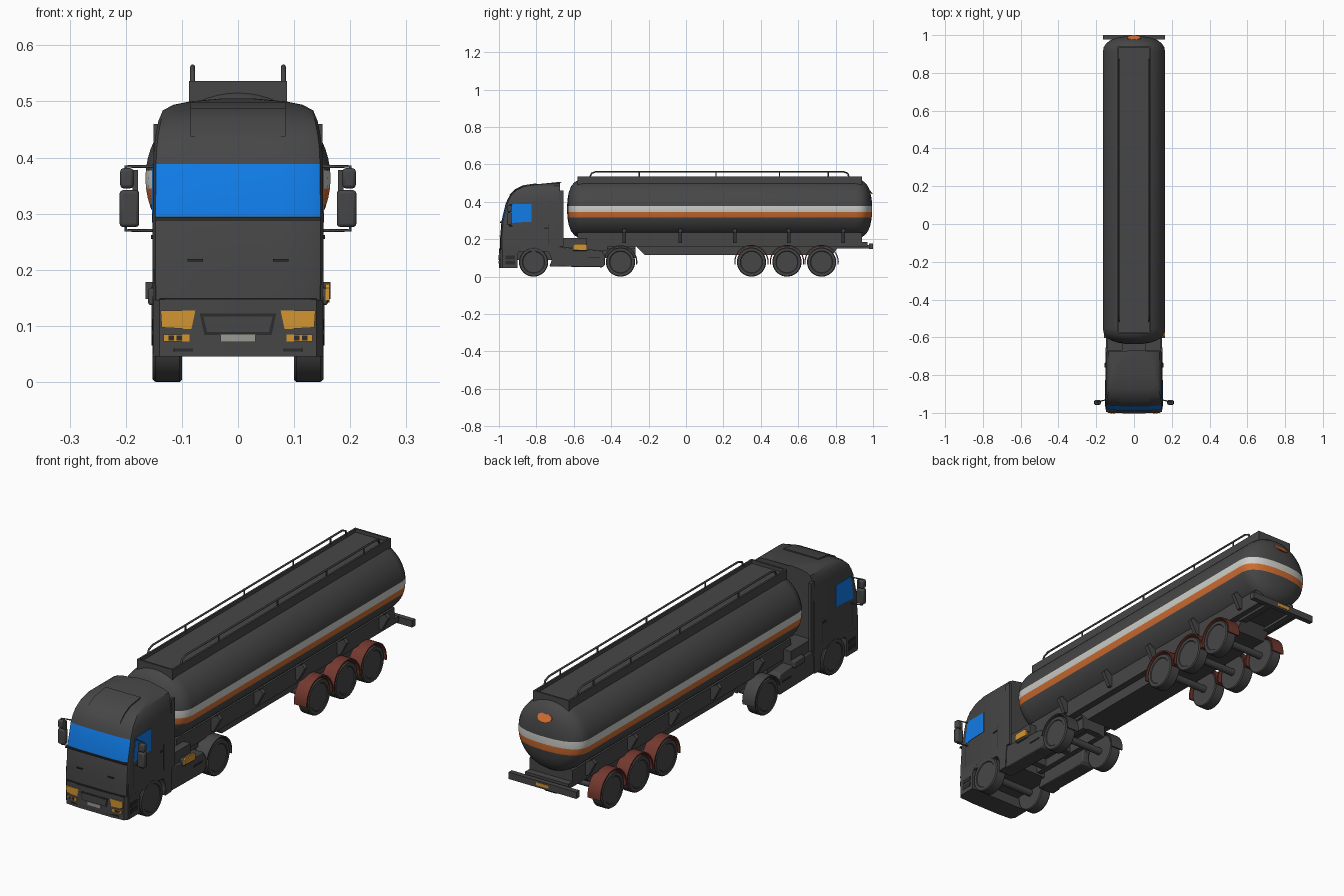
import bpy, bmesh, math
from math import sin, cos, pi, radians

if "Cube" in bpy.data.objects:
    bpy.data.objects.remove(bpy.data.objects["Cube"])


def material(name, r, g, b):
    m = bpy.data.materials.new(name)
    m.diffuse_color = (r, g, b, 1)
    m.use_nodes = True
    m.node_tree.nodes["Principled BSDF"].inputs["Base Color"].default_value = m.diffuse_color
    return m


GREY = material("dark grey", .062, .062, .062)
BLACK = material("black trim", .025, .025, .025)
BLUE = material("window blue", .005, .2, .8)
WHITE = material("stripe white", .6, .6, .57)
ORANGE = material("stripe orange", .62, .15, .03)
AMBER = material("lamp amber", .65, .3, .03)
RUST = material("fender red brown", .17, .04, .028)
PLATE = material("plate grey", .33, .33, .3)


def build(name, verts, faces, mat=GREY, mirror=False, bevel=0):
    me = bpy.data.meshes.new(name)
    me.from_pydata(verts, [], faces)
    bm = bmesh.new()
    bm.from_mesh(me)
    bmesh.ops.recalc_face_normals(bm, faces=bm.faces)
    bm.to_mesh(me)
    bm.free()
    me.materials.append(mat)
    ob = bpy.data.objects.new(name, me)
    bpy.context.collection.objects.link(ob)
    if bevel:
        mod = ob.modifiers.new("Bevel", 'BEVEL')
        mod.width, mod.segments = bevel, 2
    if mirror:
        ob.modifiers.new("Mirror", 'MIRROR')
    return ob


def loft(name, rings, mat=GREY, **kw):
    n = len(rings[0])
    faces = [(i * n + j, i * n + (j + 1) % n, (i + 1) * n + (j + 1) % n, (i + 1) * n + j)
             for i in range(len(rings) - 1) for j in range(n)]
    faces += [tuple(range(n)), tuple(range((len(rings) - 1) * n, len(rings) * n))]
    return build(name, [v for r in rings for v in r], faces, mat, **kw)


def prism(name, pts, a, b, mat=GREY, axis='x', **kw):
    """Extrude a profile: (y, z) along x, or (x, z) along y."""
    put = (lambda p, t: (t, p[0], p[1])) if axis == 'x' else (lambda p, t: (p[0], t, p[1]))
    return loft(name, [[put(p, t) for p in pts] for t in (a, b)], mat, **kw)


def box(name, x0, x1, y0, y1, z0, z1, mat=GREY, **kw):
    return prism(name, [(y0, z0), (y1, z0), (y1, z1), (y0, z1)], x0, x1, mat, **kw)


def arc(cy, cz, r, a0, a1, n=18):
    return [(cy + r * cos(radians(a0 + (a1 - a0) * i / n)),
             cz + r * sin(radians(a0 + (a1 - a0) * i / n))) for i in range(n + 1)]


def tube(name, pts, r, mirror=True):
    cu = bpy.data.curves.new(name, 'CURVE')
    cu.dimensions, cu.bevel_depth, cu.bevel_resolution, cu.use_fill_caps = '3D', r, 2, True
    sp = cu.splines.new('POLY')
    sp.points.add(len(pts) - 1)
    for p, c in zip(sp.points, pts):
        p.co = (*c, 1)
    cu.materials.append(GREY)
    ob = bpy.data.objects.new(name, cu)
    bpy.context.collection.objects.link(ob)
    if mirror:
        ob.modifiers.new("Mirror", 'MIRROR')


# Tank: elliptical barrel with domed ends, stripes cut in by height
DOME = [(0, .02), (.002, .3), (.009, .55), (.021, .75), (.038, .89), (.058, .97), (.085, 1)]
stations = [(-.636 + d, s) for d, s in DOME] + [(.995 - d, s) for d, s in reversed(DOME)]
tank = loft("tank", [[(.165 * s * cos(2 * pi * i / 56), y, .363 + .158 * s * sin(2 * pi * i / 56))
                      for i in range(56)] for y, s in stations])
bm = bmesh.new()
bm.from_mesh(tank.data)
for z in (.316, .345, .377):
    bmesh.ops.bisect_plane(bm, geom=bm.verts[:] + bm.edges[:] + bm.faces[:],
                           plane_co=(0, 0, z), plane_no=(0, 0, 1))
for f in bm.faces:
    z = f.calc_center_median().z
    f.material_index = 1 if .345 < z < .377 else 2 if .316 < z < .345 else 0
bm.to_mesh(tank.data)
bm.free()
tank.data.materials.append(WHITE)
tank.data.materials.append(ORANGE)

# Plain oval marker on the rear dome
loft("rear_oval_marker", [[(.035 * cos(pi * i / 12), y + .012 * -sin(pi * i / 12), .457 + .016 * sin(pi * i / 12))
                           for i in range(24)] for y in (.981, .988)], ORANGE)

# Catwalk trough and handrails on the tank
box("catwalk_floor", -.085, .085, -.58, .94, .495, .521)
box("catwalk_side", .079, .087, -.58, .94, .48, .536, mirror=True)
for y in (-.58, .932):
    box("catwalk_end", -.085, .085, y, y + .008, .49, .536)
tube("handrail", [(.081, -.515, .53), (.081, -.505, .552), (.081, -.48, .562),
                  (.081, .84, .562), (.081, .865, .552), (.081, .872, .53)], .0042)
for y in (-.25, .16, .5, .76):
    tube("handrail_post", [(.081, y, .53), (.081, y, .562)], .0035)

# Tank supports and trailer frame
box("tank_saddle", -.105, .105, -.58, .94, .18, .235)
for y in (-.33, -.03, .26, .55, .84):
    prism("tank_bracket", [(.09, .18), (.118, .18), (.15, .24), (.135, .255), (.09, .225)],
          y - .009, y + .009, axis='y', mirror=True)
box("trailer_deck", -.105, .105, -.56, .97, .162, .185)
prism("trailer_beam", [(-.27, .165), (-.22, .115), (.78, .115), (.82, .165)], -.075, .075)
box("rear_bumper", -.165, .165, .978, 1, .148, .178)
box("rear_bumper_arm", .05, .08, .8, .98, .15, .17, mirror=True)
box("rear_bumper_plate", -.03, .03, .998, 1.0, .157, .17, AMBER).location.y = .001

# Wheels, axles and fenders
WR = .078
for y in (-.815, -.35, .35, .54, .725):
    prof = [(.1, .062), (.1, .074), (.104, WR), (.147, WR), (.152, .074), (.152, .06), (.149, .057)]
    loft("wheel", [[(x, y + r * cos(2 * pi * i / 36), WR + r * sin(2 * pi * i / 36)) for i in range(36)]
                   for x, r in prof], mirror=True)
    prism("axle", arc(y, WR, .016, 0, 337.5, 15), -.11, .11)


def fender(name, y, r, a0, a1, mat):
    prism(name, arc(y, WR, r, a0, a1) + arc(y, WR, r - .006, a1, a0), .092, .154, mat, mirror=True)


for y in (.35, .54, .725):
    fender("trailer_fender", y, .092, -8, 188, RUST)
fender("tractor_mudguard", -.35, .09, -8, 165, GREY)

# Cab: horizontal sections lofted upward, windscreen faces coloured by height and direction
SECT = [(.135, .151, -.995), (.2, .152, -.995), (.295, .152, -.988), (.388, .151, -.966), (.415, .15, -.954),
        (.44, .147, -.94), (.465, .142, -.912), (.484, .134, -.87), (.494, .115, -.8), (.5, .085, -.74),
        (.505, .03, -.69)]


def cab_ring(z, w, yf):
    half = [(w * .5, yf + .001), (w * .85, yf + .004), (w * .967, yf + .01), (w, yf + .024), (w, -.674)]
    return [(x, y, z) for x, y in half] + [(-x, y, z) for x, y in reversed(half)]


cab = loft("cab", [cab_ring(*s) for s in SECT])
cab.data.materials.append(BLUE)
for p in cab.data.polygons:
    if .295 < p.center.z < .388 and p.normal.y < -.6:
        p.material_index = 1
prism("side_window", [(-.948, .284), (-.932, .388), (-.825, .388), (-.825, .293), (-.9, .29)],
      .149, .1535, BLUE, mirror=True)
prism("roof_visor", [(-.944, .437), (-.916, .467), (-.874, .488), (-.8, .499), (-.8, .48), (-.9, .437)], -.085, .085)
box("windscreen_ledge", -.147, .147, -.994, -.97, .288, .294, BLACK)
box("cab_rear_fin", .138, .151, -.68, -.655, .16, .46, mirror=True)
box("front_handle", .062, .09, -.998, -.99, .215, .219, BLACK, mirror=True)
box("door_handle", .15, .155, -.76, -.735, .255, .262, BLACK, mirror=True)
for y in (-.945, -.735):
    box("door_seam", .15, .1526, y, y + .002, .17, .284, BLACK, mirror=True)

# Lower cab sides with wheel arches, floor and bumper
prism("cab_skirt", [(-.98, .05), (-.91, .05)] + arc(-.815, WR, .096, 190, -15)
      + [(-.68, .055), (-.674, .2), (-.98, .2)], .095, .1515, mirror=True)
box("cab_floor", -.1, .1, -.96, -.69, .09, .2)
loft("bumper", [[(x, y, z) for x, y in [(-.152, -.9), (-.152, -.978), (-.14, -.995), (-.08, -1), (.08, -1),
                                       (.14, -.995), (.152, -.978), (.152, -.9)]] for z in (.045, .146)])
box("bumper_seam", -.14, .14, -.9985, -.98, .146, .15, BLACK)
box("bumper_lower_intake", -.115, .115, -1, -.99, .054, .06, BLACK)
prism("grille_frame", [(-.068, .122), (-.06, .084), (.06, .084), (.068, .122)], -1.001, -.995, BLACK, 'y')
prism("grille", [(-.062, .117), (-.055, .089), (.055, .089), (.062, .117)], -1.003, -.998, GREY, 'y')
box("number_plate", -.031, .031, -1.003, -.995, .071, .085, PLATE)
prism("headlight", [(.076, .127), (.083, .094), (.136, .097), (.138, .127)], -1.001, -.992, AMBER, 'y', mirror=True)
box("fog_lamp", .086, .133, -1.001, -.992, .072, .085, AMBER, mirror=True)
for x in (.105, .119):
    box("fog_lamp_lens", x - .005, x + .005, -1.002, -.995, .074, .083, BLACK, mirror=True)
for z in (.065, .092):
    box("cab_step", .148, .1535, -.965, -.915, z, z + .02, BLACK, mirror=True)

# Mirrors on arms
box("lower_mirror", .176, .211, -.957, -.932, .276, .342, mirror=True, bevel=.006)
box("upper_mirror", .186, .21, -.957, -.932, .345, .381, mirror=True, bevel=.006)
box("mirror_spine", .178, .188, -.952, -.937, .32, .378, mirror=True)
for z in (.384, .27):
    tube("mirror_arm", [(.145, -.93, z), (.2, -.943, z), (.2, -.943, z + (.02 if z < .3 else -.02))], .003)

# Tractor frame, side tanks and equipment
box("tractor_rail", .035, .06, -.9, -.27, .1, .16, mirror=True)
for y in (-.66, -.5, -.3):
    box("tractor_crossmember", -.06, .06, y, y + .03, .105, .15)
prism("side_fairing", [(-.73, .055), (-.445, .05), (-.432, .065), (-.432, .11), (-.45, .14), (-.69, .16), (-.71, .11)],
      .075, .148, mirror=True, bevel=.004)
box("fairing_step", .146, .151, -.52, -.46, .1, .106, BLACK, mirror=True)
box("equipment_box", .06, .14, -.67, -.53, .14, .207, mirror=True)
box("tractor_deck", -.1, .1, -.68, -.42, .14, .165)
box("fifth_wheel", -.07, .07, -.43, -.27, .15, .17)
box("side_lamp_housing", .13, .16, -.603, -.53, .137, .167, mirror=True, bevel=.004)
prism("side_lamp", [(-.603, .145), (-.53, .142), (-.53, .17), (-.54, .175), (-.594, .175), (-.603, .167)],
      .156, .1635, AMBER)

# Smooth the round parts while keeping edges crisp
bpy.ops.object.select_all(action='DESELECT')
for ob in bpy.context.scene.objects:
    if ob.type == 'MESH':
        ob.select_set(True)
        bpy.context.view_layer.objects.active = ob
bpy.ops.object.shade_smooth_by_angle(angle=radians(32))
